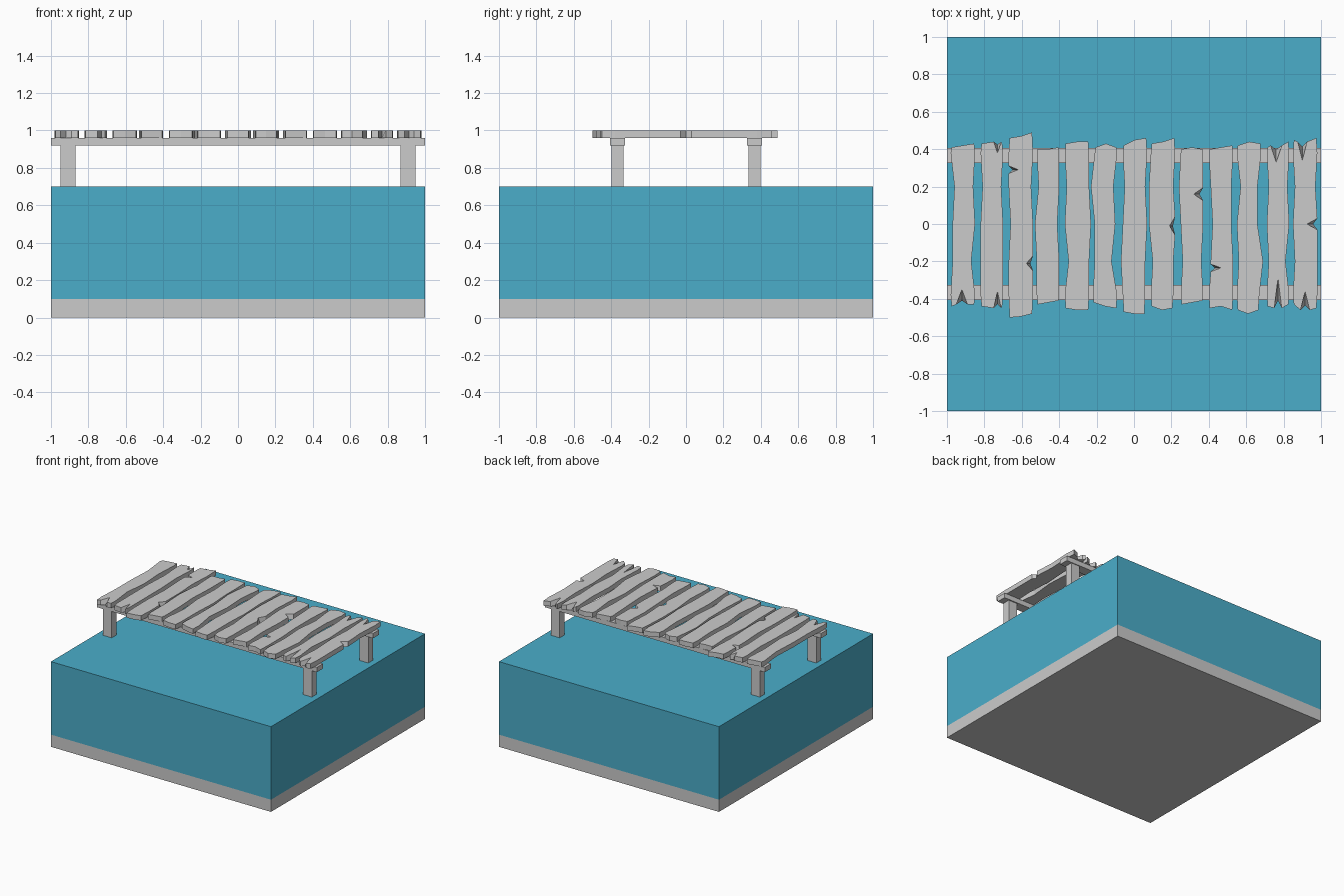
import bpy, bmesh

if "Cube" in bpy.data.objects:
    bpy.data.objects.remove(bpy.data.objects["Cube"])

Z0, Z1 = 0.96, 1.0                      # plank underside and top
STATIONS = (0.38, 0.2, 0.0, -0.2, -0.38)  # y of the plank edge points


def box(name, x0, x1, y0, y1, z0, z1):
    bm = bmesh.new()
    bmesh.ops.create_cube(bm, size=1)
    for v in bm.verts:
        v.co = ((x0 + x1) / 2 + v.co.x * (x1 - x0),
                (y0 + y1) / 2 + v.co.y * (y1 - y0),
                (z0 + z1) / 2 + v.co.z * (z1 - z0))
    return finish(name, bm)


def finish(name, bm):
    bmesh.ops.recalc_face_normals(bm, faces=bm.faces)
    me = bpy.data.meshes.new(name)
    bm.to_mesh(me)
    bm.free()
    ob = bpy.data.objects.new(name, me)
    bpy.context.collection.objects.link(ob)
    return ob


def end_edge(xl, xr, ys, notch):
    """Ragged plank end, left to right, as (top point, bottom point) pairs."""
    pts = [(xl + 0.005, ys[0]), ((xl + xr) / 2, ys[1]), (xr - 0.005, ys[2])]
    pairs = [(p, p) for p in pts]
    if notch:
        x, tip, w = notch
        y = ys[1]
        pairs[1:2] = [((x - w, y), (x - w, y)),
                      ((x, tip), (x, y + (tip - y) * 0.25)),
                      ((x + w, y), (x + w, y))]
    return pairs


def side_edge(xs, notch):
    """Wavy plank side from back to front, with an optional splintered notch."""
    pairs = [((x, y), (x, y)) for x, y in zip(xs, STATIONS)]
    if notch:
        y, tip, w = notch
        i = min(range(5), key=lambda k: abs(STATIONS[k] - y))
        x = xs[i]
        pairs = [p for p in pairs if abs(p[0][1] - y) > w]
        pairs += [((x, y + w), (x, y + w)),
                  ((tip, y), (x + (tip - x) * 0.4, y)),
                  ((x, y - w), (x, y - w))]
        pairs.sort(key=lambda p: -p[0][1])
    return pairs


count = 0


def plank(left, right, back, front, nb=None, nf=None, nl=None, nr=None):
    global count
    count += 1
    loop = (end_edge(left[0], right[0], back, nb) + side_edge(right, nr)
            + end_edge(left[4], right[4], front, nf)[::-1]
            + side_edge(left, nl)[::-1])
    bm = bmesh.new()
    top = [bm.verts.new((*t, Z1)) for t, b in loop]
    bot = [bm.verts.new((*b, Z0)) for t, b in loop]
    bm.faces.new(top)
    bm.faces.new(bot[::-1])
    n = len(loop)
    for i in range(n):
        j = (i + 1) % n
        bm.faces.new((top[i], bot[i], bot[j], top[j]))
    finish(f"plank_{count:02d}", bm)


# Sea bed and water block
box("sea_bed", -1, 1, -1, 1, 0, 0.1)
water = box("water", -1, 1, -1, 1, 0.1, 0.7)
mat = bpy.data.materials.new("water_blue")
mat.diffuse_color = (0.07, 0.42, 0.59, 1)
mat.use_nodes = True
mat.node_tree.nodes["Principled BSDF"].inputs["Base Color"].default_value = mat.diffuse_color
water.data.materials.append(mat)

# Posts and long beams
for sy, side in ((-1, "front"), (1, "back")):
    yb = sorted((sy * 0.325, sy * 0.405))
    box(side + "_beam", -1, 1, *yb, 0.92, 0.96)
    for sx, end in ((-1, "left"), (1, "right")):
        xp = sorted((sx * 0.87, sx * 0.95))
        yp = sorted((sy * 0.335, sy * 0.398))
        box(f"{side}_{end}_post", *xp, *yp, 0.1, 0.92)

# Deck planks, left to right: side edges, ends, then notches
plank((-.98, -.96, -.97, -.97, -.98), (-.85, -.86, -.85, -.87, -.85),
      (.41, .42, .43), (-.44, -.43, -.43), nf=(-.92, -.35, .03))
plank((-.82, -.81, -.82, -.82, -.82), (-.70, -.71, -.70, -.70, -.70),
      (.43, .44, .43), (-.44, -.45, -.44), nb=(-.73, .38, .02), nf=(-.73, -.36, .02))
plank((-.67, -.67, -.66, -.67, -.67), (-.54, -.55, -.54, -.54, -.54),
      (.46, .47, .49), (-.50, -.495, -.48), nl=(.29, -.62, .02), nr=(-.21, -.575, .04))
plank((-.52, -.51, -.53, -.52, -.52), (-.40, -.40, -.41, -.40, -.40),
      (.40, .40, .41), (-.43, -.42, -.41))
plank((-.37, -.36, -.37, -.35, -.37), (-.24, -.24, -.23, -.24, -.24),
      (.43, .44, .44), (-.45, -.46, -.46))
plank((-.21, -.23, -.21, -.21, -.22), (-.09, -.11, -.10, -.12, -.09),
      (.41, .43, .41), (-.42, -.44, -.45))
plank((-.06, -.05, -.06, -.07, -.06), (.07, .06, .07, .06, .06),
      (.42, .45, .46), (-.47, -.48, -.48))
plank((.09, .08, .08, .10, .09), (.22, .21, .22, .21, .21),
      (.43, .44, .46), (-.44, -.46, -.45), nr=(-.01, .19, .05))
plank((.25, .24, .25, .26, .25), (.37, .37, .37, .36, .37),
      (.40, .41, .40), (-.43, -.42, -.41), nr=(.16, .32, .035))
plank((.40, .41, .42, .41, .40), (.53, .52, .52, .53, .53),
      (.40, .41, .42), (-.45, -.44, -.46), nl=(-.235, .465, .02))
plank((.55, .57, .55, .56, .55), (.68, .66, .66, .69, .67),
      (.42, .44, .43), (-.46, -.48, -.46))
plank((.71, .72, .71, .72, .71), (.83, .82, .83, .81, .83),
      (.41, .42, .44), (-.44, -.45, -.43), nb=(.76, .33, .03), nf=(.77, -.29, .02))
plank((.85, .86, .85, .86, .85), (.98, .97, .98, .98, .98),
      (.45, .44, .46), (-.43, -.46, -.45), nb=(.90, .34, .025), nf=(.915, -.36, .025),
      nr=(0, .925, .03))
